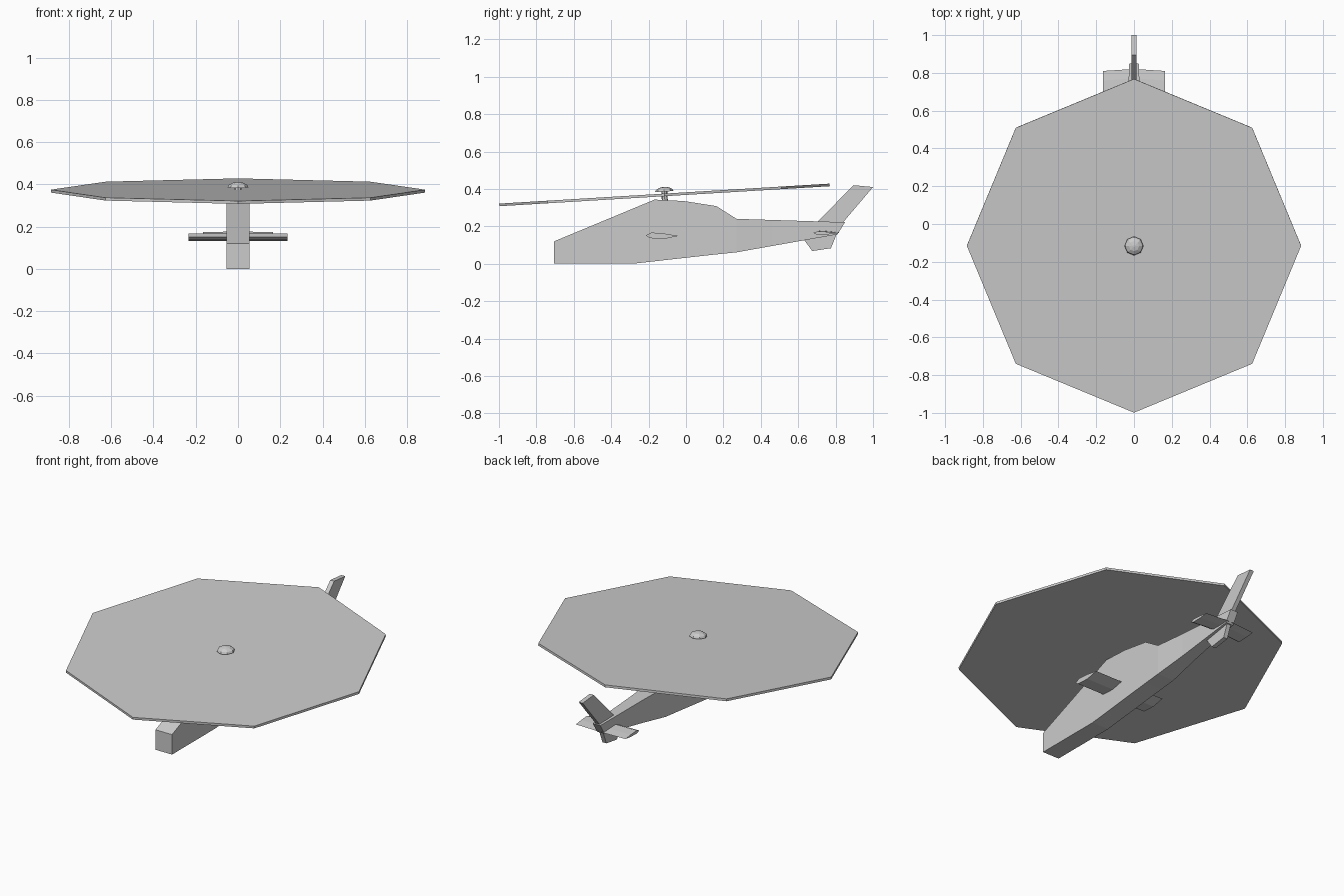
import bpy, bmesh, math
from mathutils import Matrix, Vector

if "Cube" in bpy.data.objects:
    bpy.data.objects.remove(bpy.data.objects["Cube"], do_unlink=True)

grey = bpy.data.materials.new("light grey")
grey.use_nodes = True
COLOUR = (0.6, 0.6, 0.6, 1)
grey.diffuse_color = COLOUR
grey.node_tree.nodes["Principled BSDF"].inputs["Base Color"].default_value = COLOUR


def finish(name, bm):
    bmesh.ops.recalc_face_normals(bm, faces=bm.faces)
    mesh = bpy.data.meshes.new(name)
    bm.to_mesh(mesh)
    bm.free()
    mesh.materials.append(grey)
    obj = bpy.data.objects.new(name, mesh)
    bpy.context.collection.objects.link(obj)
    return obj


def loft(name, rings):
    """Skin a list of equal-length rings and cap both ends."""
    bm = bmesh.new()
    loops = [[bm.verts.new(p) for p in ring] for ring in rings]
    n = len(loops[0])
    for a, b in zip(loops, loops[1:]):
        for i in range(n):
            j = (i + 1) % n
            bm.faces.new((a[i], a[j], b[j], b[i]))
    bm.faces.new(loops[0])
    bm.faces.new(loops[-1])
    return finish(name, bm)


def plate(name, outline, half):
    """Side outline of (y, z) points, extruded across x."""
    return loft(name, [[(x, y, z) for y, z in outline] for x in (-half, half)])


# Fuselage: bottom y, bottom z, top y, top z, half width
stations = [
    (-0.705, 0, -0.705, 0.12, 0.055),
    (-0.285, 0, -0.168, 0.343, 0.055),
    (-0.01, 0.031, -0.01, 0.335, 0.055),
    (0.163, 0.05, 0.163, 0.308, 0.055),
    (0.27, 0.061, 0.27, 0.24, 0.055),
    (0.46, 0.095, 0.46, 0.234, 0.041),
    (0.81, 0.157, 0.85, 0.222, 0.025),
]
loft("fuselage", [[(-w, yb, zb), (w, yb, zb), (w, yt, zt), (-w, yt, zt)]
                  for yb, zb, yt, zt, w in stations])

# Tail fins
plate("upper_fin", [(0.69, 0.21), (0.895, 0.42), (1.0, 0.41), (0.83, 0.21)], 0.013)
plate("lower_fin", [(0.63, 0.13), (0.675, 0.068), (0.775, 0.083), (0.81, 0.17)], 0.013)

# Stub wings and tailplane, each side lofted from root to tip
wing = [(-0.215, 0.152), (-0.185, 0.167), (-0.12, 0.162),
        (-0.04, 0.149), (-0.115, 0.133), (-0.195, 0.137)]
tail = [(0.68, 0.165), (0.705, 0.174), (0.76, 0.17),
        (0.81, 0.163), (0.76, 0.157), (0.7, 0.155)]
for side, s in (("left", 1), ("right", -1)):
    loft(side + "_stub_wing", [[(s * x, y, z) for y, z in wing] for x in (0.04, 0.235)])
    loft(side + "_tailplane", [[(s * x, y + dy, z + dz) for y, z in tail]
                               for x, dy, dz in ((0.01, 0.01, 0.003), (0.165, 0, 0))])

# Rotor parts share one tilted axis
axis = Matrix.Translation((0, -0.115, 0.368)) @ Matrix.Rotation(math.radians(3.46), 4, "X")


def rotor_part(name, rings):
    return loft(name, [[axis @ Vector((r * math.cos(k * math.pi / 4),
                                       r * math.sin(k * math.pi / 4), z))
                        for k in range(8)] for r, z in rings])


rotor_part("rotor_disc", [(0.885, -0.007), (0.885, 0.007)])
rotor_part("rotor_mast", [(0.016, -0.05), (0.016, 0.025)])
rotor_part("rotor_hub", [(0.05, 0.018), (0.044, 0.029), (0.027, 0.039), (0.006, 0.043)])
